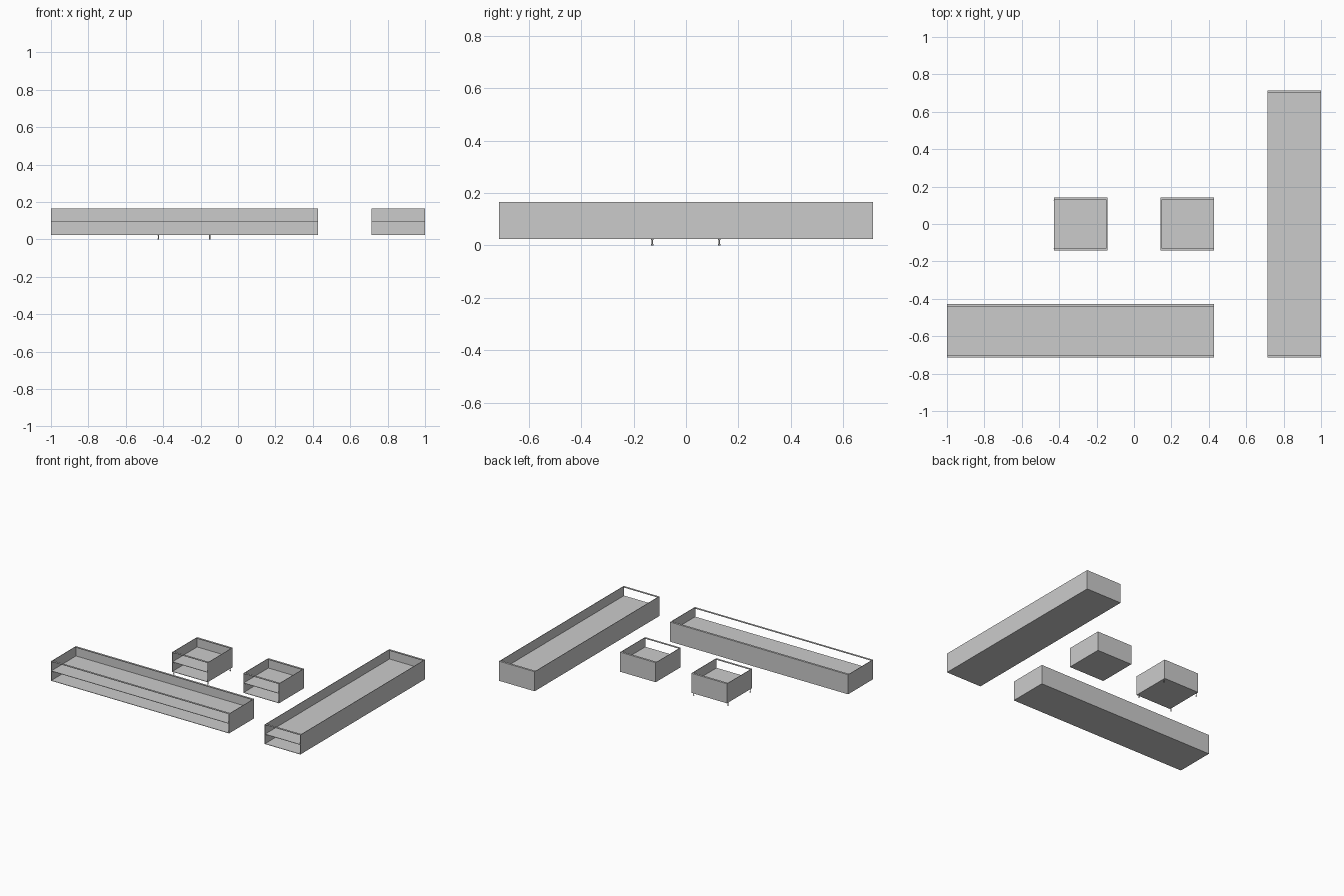
import bpy, bmesh
from mathutils import Matrix, Vector

if "Cube" in bpy.data.objects:
    bpy.data.objects.remove(bpy.data.objects["Cube"])

U = 1 / 7            # layout module
Z0, Z1 = 0.024, 0.166
T = 0.003            # panel thickness
RAIL = 0.015         # top rail depth


def add_box(bm, lo, hi):
    lo, hi = Vector(lo), Vector(hi)
    m = Matrix.Translation((lo + hi) / 2) @ Matrix.Diagonal((*(hi - lo), 1))
    bmesh.ops.create_cube(bm, size=1, matrix=m)


def finish(name, bm):
    mesh = bpy.data.meshes.new(name)
    bm.to_mesh(mesh)
    bm.free()
    obj = bpy.data.objects.new(name, mesh)
    bpy.context.collection.objects.link(obj)
    return obj


# Open-fronted cabinet: sides, back, bottom, shelf and two top rails
def cabinet(name, x0, x1, y0, y1):
    zm = (Z0 + Z1) / 2
    parts = {
        "left_side": ((x0, y0, Z0), (x0 + T, y1, Z1)),
        "right_side": ((x1 - T, y0, Z0), (x1, y1, Z1)),
        "back": ((x0 + T, y1 - T, Z0), (x1 - T, y1, Z1)),
        "bottom": ((x0 + T, y0, Z0), (x1 - T, y1 - T, Z0 + T)),
        "shelf": ((x0 + T, y0, zm - T / 2), (x1 - T, y1 - T, zm + T / 2)),
        "front_rail": ((x0 + T, y0, Z1 - T), (x1 - T, y0 + RAIL, Z1)),
        "back_rail": ((x0 + T, y1 - RAIL, Z1 - T), (x1 - T, y1 - T, Z1)),
    }
    for part, (lo, hi) in parts.items():
        bm = bmesh.new()
        add_box(bm, lo, hi)
        finish(f"{name}_{part}", bm)


cabinet("small_cabinet_left", -3 * U, -U, -U, U)
cabinet("small_cabinet_right", U, 3 * U, -U, U)
cabinet("long_front_cabinet", -7 * U, 3 * U, -5 * U, -3 * U)
cabinet("long_side_cabinet", 5 * U, 7 * U, -5 * U, 5 * U)


# Thin legs with a mounting plate and foot, only under the left small cabinet
def leg(name, x, y):
    bm = bmesh.new()
    for r, a, b in ((0.004, 0, 0.005), (0.0028, 0.005, Z0 - 0.004), (0.004, Z0 - 0.004, Z0)):
        bmesh.ops.create_cone(bm, cap_ends=True, segments=12, radius1=r, radius2=r,
                              depth=b - a, matrix=Matrix.Translation((x, y, (a + b) / 2)))
    finish(name, bm)


for sx, x in (("left", -0.4255), ("right", -0.151)):
    for sy, y in (("front", -0.129), ("back", 0.127)):
        leg(f"{sy}_{sx}_leg", x, y)
